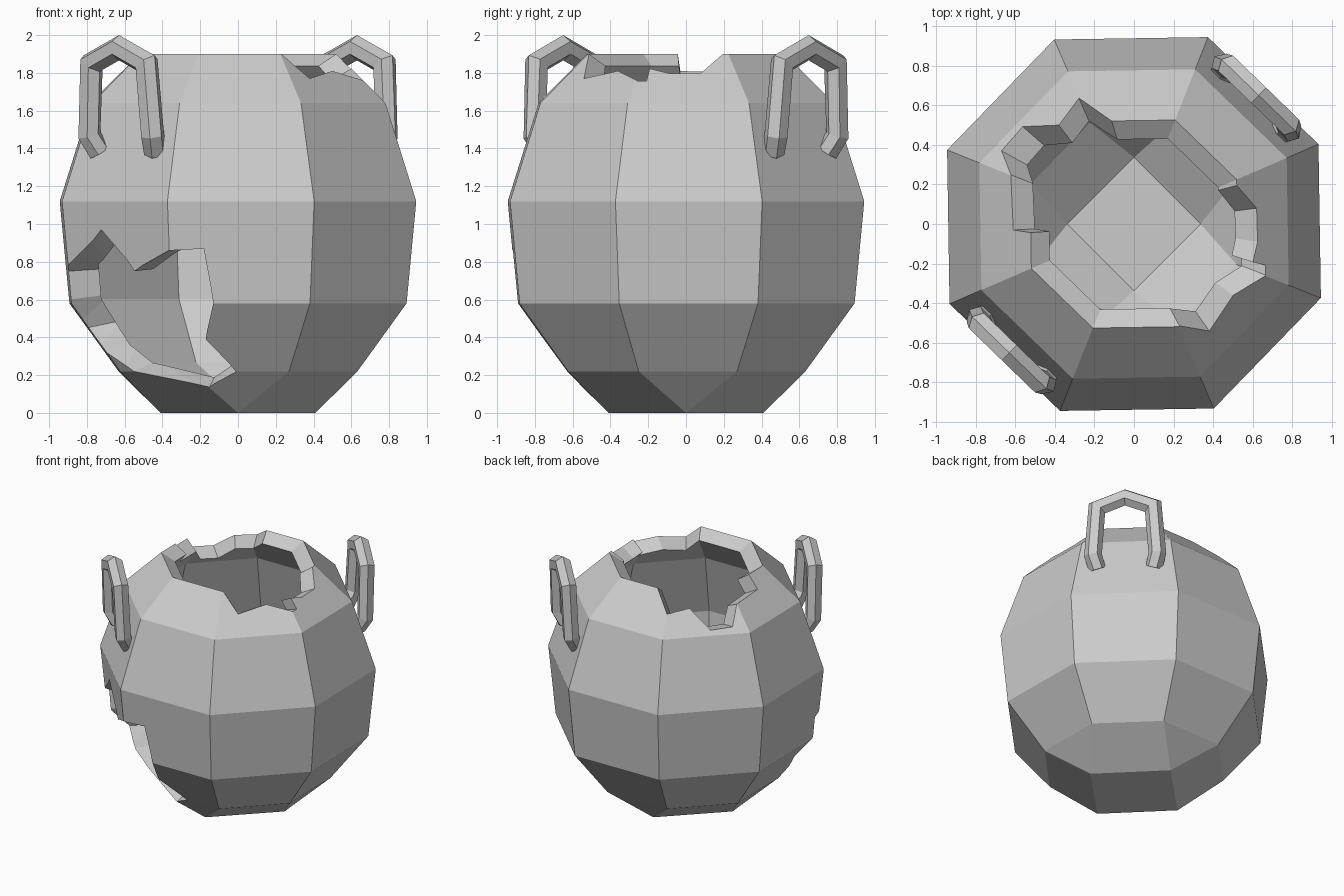
import bpy, bmesh, math
from mathutils import Vector

cube = bpy.data.objects.get("Cube")
if cube:
    bpy.data.objects.remove(cube, do_unlink=True)

clay = bpy.data.materials.new("grey_clay")
clay.use_nodes = True
COLOUR = (0.6, 0.6, 0.6, 1)
clay.diffuse_color = COLOUR
for node in clay.node_tree.nodes:
    if node.type == 'BSDF_PRINCIPLED':
        node.inputs["Base Color"].default_value = COLOUR


def finish(bm, name):
    """Turn a bmesh into a flat shaded clay object."""
    bmesh.ops.remove_doubles(bm, verts=bm.verts, dist=0.0005)
    bmesh.ops.recalc_face_normals(bm, faces=bm.faces)
    mesh = bpy.data.meshes.new(name)
    bm.to_mesh(mesh)
    bm.free()
    mesh.materials.append(clay)
    obj = bpy.data.objects.new(name, mesh)
    bpy.context.collection.objects.link(obj)
    return obj


def bridge(bm, a, b):
    """Join two closed rings of vertices with quads."""
    for i in range(len(a)):
        j = (i + 1) % len(a)
        bm.faces.new((a[i], a[j], b[j], b[i]))


def fan(bm, ring, centre):
    """Close a ring with triangles around a centre point."""
    c = bm.verts.new(centre)
    for i in range(len(ring)):
        bm.faces.new((ring[i], ring[(i + 1) % len(ring)], c))


def inward(p):
    """Point on the inner wall that matches a point on the outer wall."""
    return Vector((0.82 * p[0], 0.82 * p[1], 0.06 + 0.935 * p[2]))


# Pot wall: octagonal rings (radius, height), closing on a square base
SIDES, TURN = 8, math.radians(23.4)
OUTER = [(0.41, 0), (0.68, 0.22), (0.96, 0.58), (1.015, 1.12), (0.84, 1.64), (0.565, 1.9)]

bm = bmesh.new()
outer_rings, inner_rings = [], []
for n, (r, z) in enumerate(OUTER):
    points = []
    for k in range(SIDES):
        a = TURN + k * math.tau / SIDES
        if n == 0:                          # pairs of corners merge into a square
            a = round(a / (math.pi / 2)) * math.pi / 2
        points.append(Vector((r * math.cos(a), r * math.sin(a), z)))
    outer_rings.append([bm.verts.new(p) for p in points])
    inner_rings.append([bm.verts.new(inward(p)) for p in points])
rings = outer_rings + inner_rings[::-1]
for a, b in zip(rings, rings[1:]):
    bridge(bm, a, b)
for ring in (rings[0], rings[-1]):
    bm.faces.new(ring[::2])
pot = finish(bm, "pot_body")

# Hole in the side: jagged outline on the outer wall, cut straight inwards
HOLE = [(-0.89, -0.34, 0.60), (-0.90, -0.34, 0.75), (-0.72, -0.58, 0.97),
        (-0.55, -0.73, 0.75), (-0.36, -0.90, 0.86), (-0.18, -0.91, 0.87),
        (-0.13, -0.885, 0.58), (-0.17, -0.75, 0.39), (-0.01, -0.62, 0.22),
        (-0.15, -0.545, 0.14), (-0.55, -0.34, 0.22), (-0.70, -0.30, 0.32),
        (-0.80, -0.24, 0.45)]
bm = bmesh.new()
outside, inside = [[bm.verts.new(Vector(p).lerp(inward(p), t)) for p in HOLE]
                   for t in (-0.6, 1.3)]
bridge(bm, outside, inside)
fan(bm, outside, (-1.1, -1.1, 0.55))
fan(bm, inside, (-0.3, -0.3, 0.55))
bmesh.ops.triangulate(bm, faces=bm.faces)
hole_cutter = finish(bm, "hole_cutter")

# Broken rim: jagged sheet through the chipped edge, filled upwards
AXIS, WHOLE = Vector((0, 0, 1.48)), 1.95
RIM = [(0.62, 0.08, 1.8), (0.51, 0.24, WHOLE), (0.22, 0.52, WHOLE), (-0.08, 0.52, WHOLE),
       (-0.28, 0.64, 1.78), (-0.38, 0.50, 1.8), (-0.56, 0.49, 1.67), (-0.67, 0.37, 1.68),
       (-0.60, 0.24, 1.79), (-0.61, -0.03, 1.81), (-0.52, -0.05, WHOLE),
       (-0.52, -0.22, WHOLE), (-0.22, -0.52, WHOLE), (0.19, -0.52, WHOLE),
       (0.38, -0.54, 1.77), (0.50, -0.36, 1.81), (0.67, -0.26, 1.76),
       (0.67, -0.21, 1.76), (0.56, -0.18, 1.8), (0.63, -0.09, 1.8)]
bm = bmesh.new()
low = [bm.verts.new(AXIS + 1.6 * (Vector(p) - AXIS)) for p in RIM]
high = [bm.verts.new((v.co.x, v.co.y, 2.4)) for v in low]
fan(bm, low, AXIS)
bridge(bm, low, high)
fan(bm, high, (0, 0, 2.4))
rim_cutter = finish(bm, "rim_cutter")

# Break the pot with both cutters
bpy.context.view_layer.objects.active = pot
for cutter in (hole_cutter, rim_cutter):
    cutter.hide_render = True
    mod = pot.modifiers.new("break", 'BOOLEAN')
    mod.operation = 'DIFFERENCE'
    mod.solver = 'EXACT'
    mod.object = cutter
    bpy.ops.object.modifier_apply(modifier=mod.name)
    bpy.data.objects.remove(cutter, do_unlink=True)


# Handles: six sided bar swept along a pointed arch (sideways, outwards, height)
HALF = [(0.205, 0.84, 1.38), (0.233, 0.89, 1.47), (0.203, 0.905, 1.85)]
ARCH = HALF + [(0, 0.905, 1.933)] + [(-u, d, z) for u, d, z in reversed(HALF)]
BAR = 0.062


def handle(name, side):
    angle = TURN + math.pi / SIDES
    out = Vector((math.cos(angle), math.sin(angle), 0)) * side
    across = Vector((-out.y, out.x, 0))
    path = [across * u + out * d + Vector((0, 0, z)) for u, d, z in ARCH]
    bm = bmesh.new()
    rings = []
    last = len(path) - 1
    for i, p in enumerate(path):
        before, after = max(i - 1, 0), min(i, last - 1)
        t0 = (path[before + 1] - path[before]).normalized()
        t1 = (path[after + 1] - path[after]).normalized()
        t = (t0 + t1).normalized()
        n = (out - t * out.dot(t)).normalized()
        b = t.cross(n) / t.dot(t1)           # widen at the mitres
        angles = [(k + 0.5) * math.tau / 6 for k in range(6)]
        rings.append([bm.verts.new(p + BAR * (n * math.cos(a) + b * math.sin(a)))
                      for a in angles])
    for r0, r1 in zip(rings, rings[1:]):
        bridge(bm, r0, r1)
    bm.faces.new(rings[0])
    bm.faces.new(rings[-1])
    return finish(bm, name)


handle("handle_front", -1)
handle("handle_back", 1)
